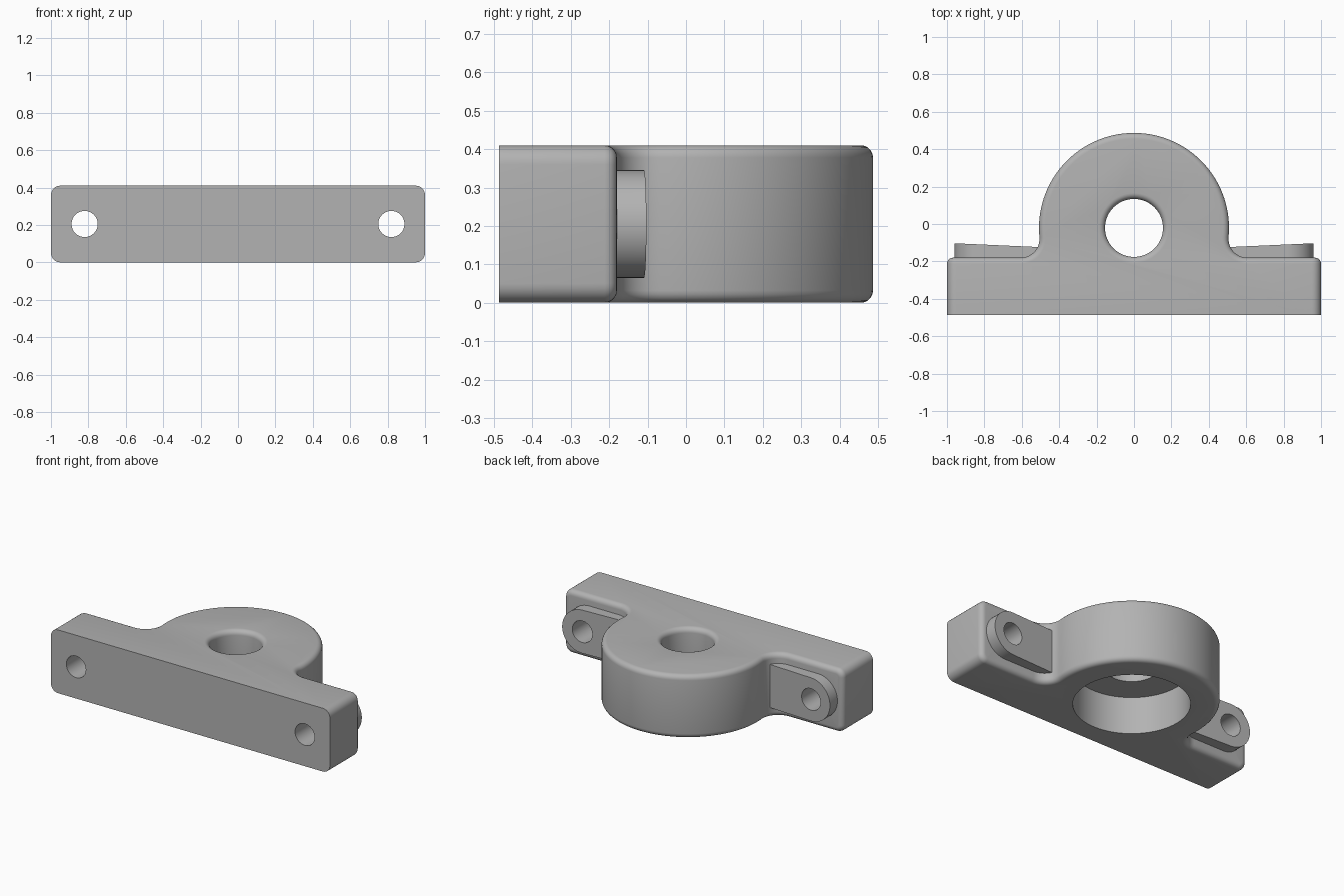
import bpy, bmesh
from math import sin, cos, pi, atan2, sqrt, radians
from mathutils import Matrix

cube = bpy.data.objects.get("Cube")
if cube:
    bpy.data.objects.remove(cube, do_unlink=True)

# Main sizes
FRONT, BACK, HEIGHT = -0.487, -0.18, 0.41
MID = HEIGHT / 2
ARCH_R, ARCH_Y, FILLET = 0.508, -0.021, 0.1
BOLT_X, BOLT_R, PAD_R = 0.82, 0.07, 0.14

grey = bpy.data.materials.new("cast grey")
grey.use_nodes = True
colour = (0.45, 0.45, 0.45, 1)
grey.diffuse_color = colour
grey.node_tree.nodes["Principled BSDF"].inputs["Base Color"].default_value = colour


def arc(cx, cy, r, start, end, steps):
    return [(cx + r * cos(start + (end - start) * i / steps),
             cy + r * sin(start + (end - start) * i / steps)) for i in range(steps + 1)]


def add_object(name, bm):
    bmesh.ops.recalc_face_normals(bm, faces=bm.faces)
    mesh = bpy.data.meshes.new(name)
    bm.to_mesh(mesh)
    bm.free()
    mesh.materials.append(grey)
    ob = bpy.data.objects.new(name, mesh)
    bpy.context.collection.objects.link(ob)
    return ob


def prism(points, depth):
    """Extrude a flat outline upwards from z = 0."""
    bm = bmesh.new()
    face = bm.faces.new([bm.verts.new((x, y, 0)) for x, y in points])
    top = bmesh.ops.extrude_face_region(bm, geom=[face])["geom"]
    bmesh.ops.translate(bm, vec=(0, 0, depth),
                        verts=[v for v in top if isinstance(v, bmesh.types.BMVert)])
    bmesh.ops.recalc_face_normals(bm, faces=bm.faces)
    return bm


def round_edges(bm, edges, radius, steps):
    bmesh.ops.bevel(bm, geom=edges, offset=radius, offset_type='OFFSET',
                    segments=steps, profile=0.5, affect='EDGES')


def cut(ob, cutters):
    bpy.context.view_layer.objects.active = ob
    for cutter in cutters:
        mod = ob.modifiers.new("cut", 'BOOLEAN')
        mod.operation, mod.solver, mod.object = 'DIFFERENCE', 'EXACT', cutter
        bpy.ops.object.modifier_apply(modifier=mod.name)


def smooth(ob):
    bpy.ops.object.select_all(action='DESELECT')
    ob.select_set(True)
    bpy.context.view_layer.objects.active = ob
    bpy.ops.object.shade_smooth_by_angle(angle=radians(32))


# Housing outline: flange, concave fillets and round arch
fy = BACK + FILLET
fx = sqrt((ARCH_R + FILLET) ** 2 - (fy - ARCH_Y) ** 2)
tilt = atan2(fy - ARCH_Y, fx)
outline = [(-1, FRONT), (1, FRONT), (1, BACK)]
outline += arc(fx, fy, FILLET, -pi / 2, -pi + tilt, 10)
outline += arc(0, ARCH_Y, ARCH_R, tilt, pi - tilt, 64)[1:-1]
outline += arc(-fx, fy, FILLET, -tilt, -pi / 2, 10)
outline += [(-1, BACK)]
bm = prism(outline, HEIGHT)

# Round the flange ends, then the whole rim except around the flat mounting face
round_edges(bm, [e for e in bm.edges if e.calc_face_angle(0) > 1
                 and all(abs(v.co.x) > 0.99 for v in e.verts)
                 and abs(e.verts[0].co.y - e.verts[1].co.y) > 0.1], 0.05, 6)
round_edges(bm, [e for e in bm.edges if e.calc_face_angle(0) > 0.9
                 and any(v.co.y > FRONT + 0.01 for v in e.verts)], 0.032, 5)
housing = add_object("housing", bm)

# Bore cutter: wide seat below, shaft hole with a rounded lip above
lip = arc(0.187, HEIGHT - 0.032, 0.032, pi, pi / 2, 6)
profile = [(0, -0.1), (0.34, -0.1), (0.34, 0.24), (0.155, 0.24)] + lip
profile += [(0.187, 0.5), (0, 0.5)]
bm = bmesh.new()
verts = [bm.verts.new((r, 0, z)) for r, z in profile]
edges = [bm.edges.new(pair) for pair in zip(verts, verts[1:])]
bmesh.ops.spin(bm, geom=verts + edges, cent=(0, 0, 0), axis=(0, 0, 1),
               angle=2 * pi, steps=64, use_duplicate=False)
bmesh.ops.remove_doubles(bm, verts=bm.verts, dist=0.0001)
bmesh.ops.translate(bm, verts=bm.verts, vec=(0, ARCH_Y, 0))
bore = add_object("bore_cutter", bm)

# Bolt hole cutters and raised bolt pads on both sides
lay_back = Matrix.Rotation(pi / 2, 4, 'X')
bolts, pads = [], []
for side, word in ((1, "left"), (-1, "right")):
    bm = bmesh.new()
    bmesh.ops.create_cone(bm, cap_ends=True, segments=32, radius1=BOLT_R, radius2=BOLT_R,
                          depth=2, matrix=Matrix.Translation((side * BOLT_X, 0, MID)) @ lay_back)
    bolts.append(add_object(word + "_bolt_cutter", bm))

    shape = [(0.45, -PAD_R)] + arc(BOLT_X, 0, PAD_R, -pi / 2, pi / 2, 24) + [(0.45, PAD_R)]
    bm = prism(shape, 1)
    for v in bm.verts:
        x, z, raised = v.co.x, v.co.y, v.co.z > 0.5
        y = -0.103 + 0.045 * (x - 0.96) if raised else BACK - 0.02
        v.co = (side * x, y, z + MID)
    pads.append(add_object(word + "_bolt_pad", bm))

# Drill everything and finish
cut(housing, [bore] + bolts)
for pad, bolt in zip(pads, bolts):
    cut(pad, [bolt])
for ob in [housing] + pads:
    smooth(ob)
for cutter in [bore] + bolts:
    bpy.data.objects.remove(cutter, do_unlink=True)
